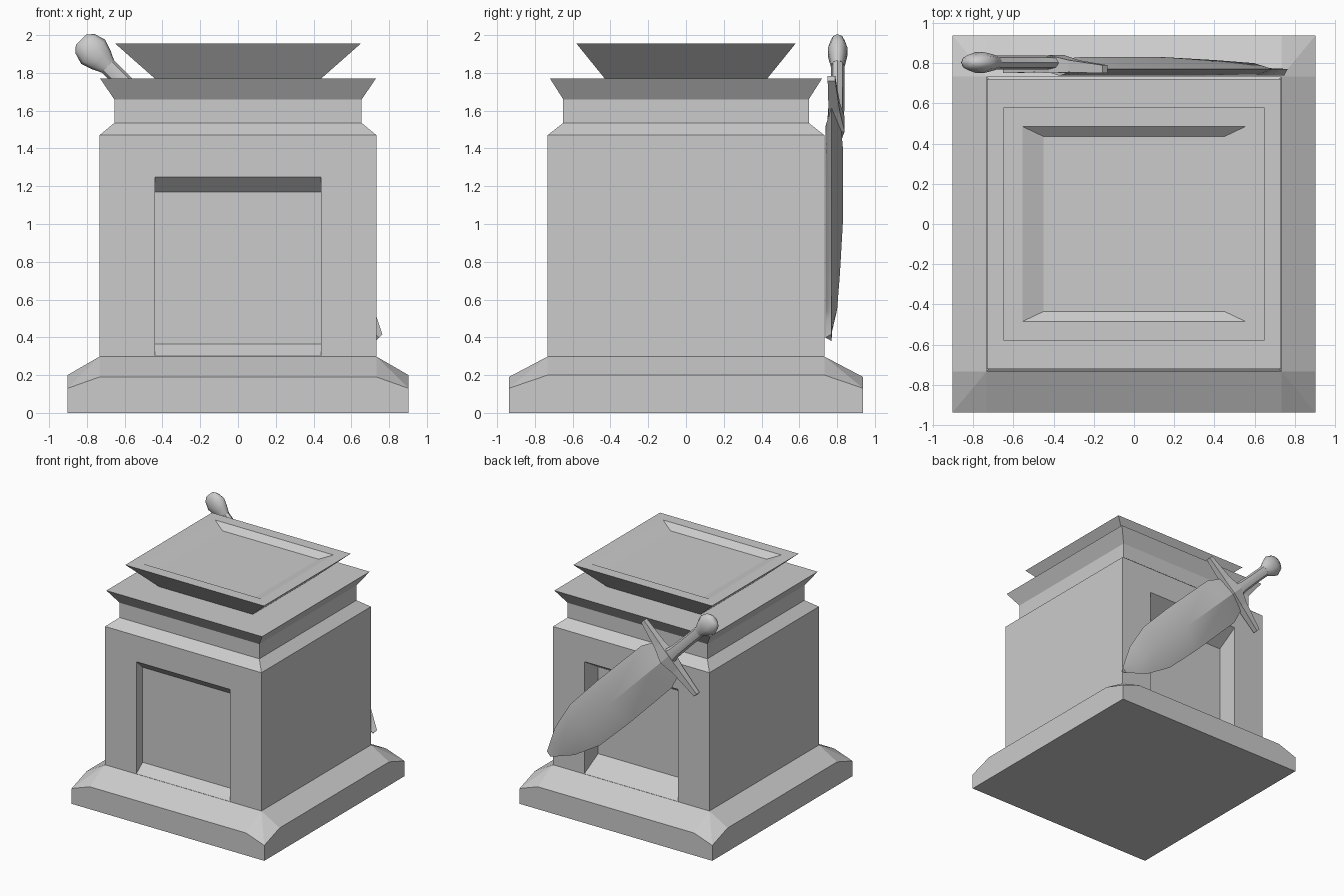
import bpy, bmesh, math
from mathutils import Vector

cube = bpy.data.objects.get("Cube")
if cube:
    bpy.data.objects.remove(cube, do_unlink=True)

stone = bpy.data.materials.new("grey_stone")
stone.use_nodes = True
GREY = (0.6, 0.6, 0.6, 1)
stone.diffuse_color = GREY
stone.node_tree.nodes["Principled BSDF"].inputs["Base Color"].default_value = GREY


def loft(name, rings):
    """Skin a closed solid through rings that share a point count."""
    bm = bmesh.new()
    loops = [[bm.verts.new(p) for p in ring] for ring in rings]
    n = len(loops[0])
    for a, b in zip(loops, loops[1:]):
        for i in range(n):
            j = (i + 1) % n
            bm.faces.new((a[i], a[j], b[j], b[i]))
    bm.faces.new(loops[0][::-1])
    bm.faces.new(loops[-1])
    bmesh.ops.remove_doubles(bm, verts=bm.verts, dist=0.0005)
    bmesh.ops.recalc_face_normals(bm, faces=bm.faces)
    mesh = bpy.data.meshes.new(name)
    bm.to_mesh(mesh)
    bm.free()
    mesh.materials.append(stone)
    obj = bpy.data.objects.new(name, mesh)
    bpy.context.collection.objects.link(obj)
    return obj


def smooth(obj, degrees):
    bpy.ops.object.select_all(action='DESELECT')
    obj.select_set(True)
    bpy.context.view_layer.objects.active = obj
    bpy.ops.object.shade_smooth_by_angle(angle=math.radians(degrees))


def rect(hx, hy, z):
    return [(-hx, -hy, z), (hx, -hy, z), (hx, hy, z), (-hx, hy, z)]


# Plinth: sloped skirt with dropped corners
BODY, BX, BY = 0.733, 0.903, 0.938


def skirt(ox, oy, z_corner, z_x, z_y):
    pts = []
    for sx, sy in ((-1, -1), (1, -1), (1, 1), (-1, 1)):
        beside_x = (sx * ox, sy * BODY, z_x)
        beside_y = (sx * BODY, sy * oy, z_y)
        corner = (sx * ox, sy * oy, z_corner)
        trio = [beside_x, corner, beside_y]
        pts += trio if sx == sy else trio[::-1]
    return pts


loft("plinth", [skirt(BX, BY, 0, 0, 0),
                skirt(BX, BY, 0.13, 0.2, 0.19),
                skirt(BODY, BODY, 0.298, 0.298, 0.298)])

# Body, neck, cornice and dished cap in one stepped profile
body = loft("pedestal_body", [rect(*r) for r in (
    (BODY, BODY, 0.25), (BODY, BODY, 1.47), (0.655, 0.65, 1.535),
    (0.655, 0.65, 1.66), (0.73, 0.72, 1.77), (0.44, 0.43, 1.77),
    (0.65, 0.58, 1.955), (0.555, 0.485, 1.955), (0.45, 0.435, 1.91))])


# Niches with a sloping sill and lintel, front and back
def niche(name, side, depth, sill, lintel):
    def ring(d):
        k = d / depth
        lo, hi = 0.3 + sill * k, 1.25 - lintel * k
        y = side * (BODY - d)
        return [(-0.44, y, lo), (0.44, y, lo), (0.44, y, hi), (-0.44, y, hi)]
    cutter = loft(name, [ring(-0.02), ring(depth)])
    cutter.hide_render = True
    mod = body.modifiers.new(name, 'BOOLEAN')
    mod.operation = 'DIFFERENCE'
    mod.solver = 'EXACT'
    mod.object = cutter
    bpy.context.view_layer.objects.active = body
    bpy.ops.object.modifier_apply(modifier=name)
    bpy.data.objects.remove(cutter, do_unlink=True)


niche("front_niche", -1, 0.085, 0.065, 0.08)
niche("back_niche", 1, 0.185, 0.1, 0.115)

# Sword leaning diagonally across the back: s runs to the tip, t across
R = math.sqrt(0.5)


def at(s, t, y):
    return Vector((-0.385 + R * (s + t), y, 1.53 + R * (t - s)))


blade = loft("sword_blade", [
    [at(s, w, 0.77), at(s, 0, out), at(s, -w, 0.77), at(s, 0, 0.738)]
    for s, w, out in ((0.02, 0.15, 0.82), (0.17, 0.2, 0.83), (0.75, 0.205, 0.83),
                      (1.12, 0.195, 0.815), (1.39, 0.13, 0.8),
                      (1.5, 0.075, 0.775), (1.6, 0.025, 0.772))])
smooth(blade, 30)


def turned(name, stations, sides):
    """Oval sections along the sword axis: position, width, thickness."""
    return loft(name, [[at(s, w * math.cos(a), 0.803 + d * math.sin(a))
                        for a in (math.tau * i / sides for i in range(sides))]
                       for s, w, d in stations])


grip = turned("sword_grip", ((-0.46, 0.046, 0.035), (-0.25, 0.046, 0.035),
                             (-0.1, 0.05, 0.035), (0.03, 0.075, 0.03)), 8)
pommel = turned("sword_pommel", ((-0.63, 0.04, 0.02), (-0.6, 0.072, 0.04),
                                 (-0.54, 0.09, 0.055), (-0.48, 0.07, 0.045),
                                 (-0.43, 0.046, 0.035)), 10)
smooth(grip, 40)
smooth(pommel, 60)

# Crossguard tapering to both ends
loft("sword_guard", [
    [at(-h, t, y - d), at(h, t, y - d), at(h, t, y + d), at(-h, t, y + d)]
    for t, h, y, d in ((-0.36, 0.018, 0.77, 0.02), (-0.12, 0.035, 0.785, 0.03),
                       (0, 0.055, 0.795, 0.045), (0.12, 0.035, 0.785, 0.03),
                       (0.34, 0.018, 0.77, 0.02))])
